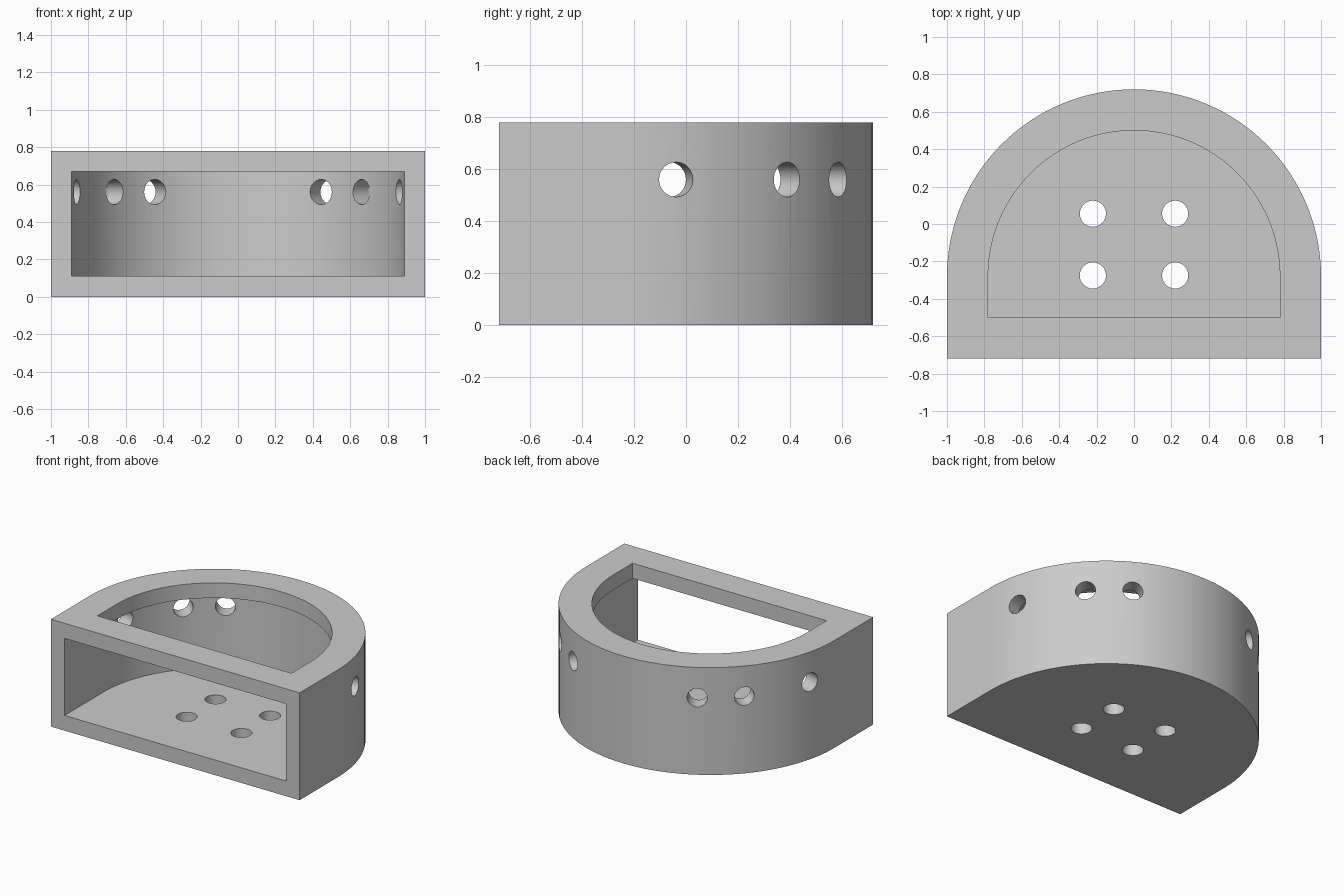
import bpy, bmesh, math
from mathutils import Vector

cube = bpy.data.objects.get("Cube")
if cube:
    bpy.data.objects.remove(cube, do_unlink=True)

CENTRE_Y = -0.28      # centre of the round back
HEIGHT = 0.78
FLOOR = 0.11

grey = bpy.data.materials.new("plain grey")
grey.use_nodes = True
colour = (0.6, 0.6, 0.6, 1)
grey.diffuse_color = colour
grey.node_tree.nodes["Principled BSDF"].inputs["Base Color"].default_value = colour


def add_object(name, bm):
    bmesh.ops.recalc_face_normals(bm, faces=bm.faces)
    mesh = bpy.data.meshes.new(name)
    bm.to_mesh(mesh)
    bm.free()
    mesh.materials.append(grey)
    obj = bpy.data.objects.new(name, mesh)
    bpy.context.collection.objects.link(obj)
    return obj


def d_prism(name, radius, front_y, z0, z1, steps=64):
    """Half-round plan with a straight front, extruded upwards."""
    bm = bmesh.new()
    angles = [math.pi * i / steps for i in range(steps + 1)]
    plan = [(radius * math.cos(a), CENTRE_Y + radius * math.sin(a)) for a in angles]
    plan += [(-radius, front_y), (radius, front_y)]
    face = bm.faces.new([bm.verts.new((x, y, z0)) for x, y in plan])
    top = bmesh.ops.extrude_face_region(bm, geom=[face])["geom"]
    bmesh.ops.translate(bm, vec=(0, 0, z1 - z0),
                        verts=[v for v in top if isinstance(v, bmesh.types.BMVert)])
    return add_object(name, bm)


def drill(name, centre, direction, radius, depth):
    bm = bmesh.new()
    bmesh.ops.create_cone(bm, cap_ends=True, segments=32,
                          radius1=radius, radius2=radius, depth=depth)
    obj = add_object(name, bm)
    obj.location = centre
    obj.rotation_euler = Vector(direction).to_track_quat("Z", "Y").to_euler()
    return obj


# Solid half-round housing
body = d_prism("housing", 1.0, -0.72, 0, HEIGHT)

# Front-opening cavity and smaller top opening
cutters = [
    d_prism("cavity_cutter", 0.89, -0.9, FLOOR, 0.67),
    d_prism("top_opening_cutter", 0.78, -0.5, 0.5, 0.9),
]

# Four floor holes
for x in (-0.22, 0.22):
    for y in (-0.275, 0.055):
        cutters.append(drill("floor_hole_cutter", (x, y, 0.05), (0, 0, 1), 0.07, 0.3))

# Radial holes through the curved wall, mirrored left and right
for degrees in (14, 42, 60):
    for side in (-1, 1):
        a = math.radians(degrees)
        out = Vector((side * math.cos(a), math.sin(a), 0))
        centre = out * 0.95 + Vector((0, CENTRE_Y, 0.56))
        cutters.append(drill("wall_hole_cutter", centre, out, 0.067, 0.3))

for cutter in cutters:
    cutter.hide_render = True
    mod = body.modifiers.new(cutter.name, "BOOLEAN")
    mod.operation = "DIFFERENCE"
    mod.solver = "EXACT"
    mod.object = cutter

# Bake the cuts and discard the cutters
bpy.context.view_layer.update()
cut_mesh = bpy.data.meshes.new_from_object(
    body.evaluated_get(bpy.context.evaluated_depsgraph_get()))
body.modifiers.clear()
body.data = cut_mesh
for cutter in cutters:
    bpy.data.objects.remove(cutter, do_unlink=True)

body.data.materials.clear()
body.data.materials.append(grey)
for poly in body.data.polygons:
    poly.material_index = 0

bpy.ops.object.select_all(action="DESELECT")
body.select_set(True)
bpy.context.view_layer.objects.active = body
bpy.ops.object.shade_smooth_by_angle(angle=math.radians(30))
